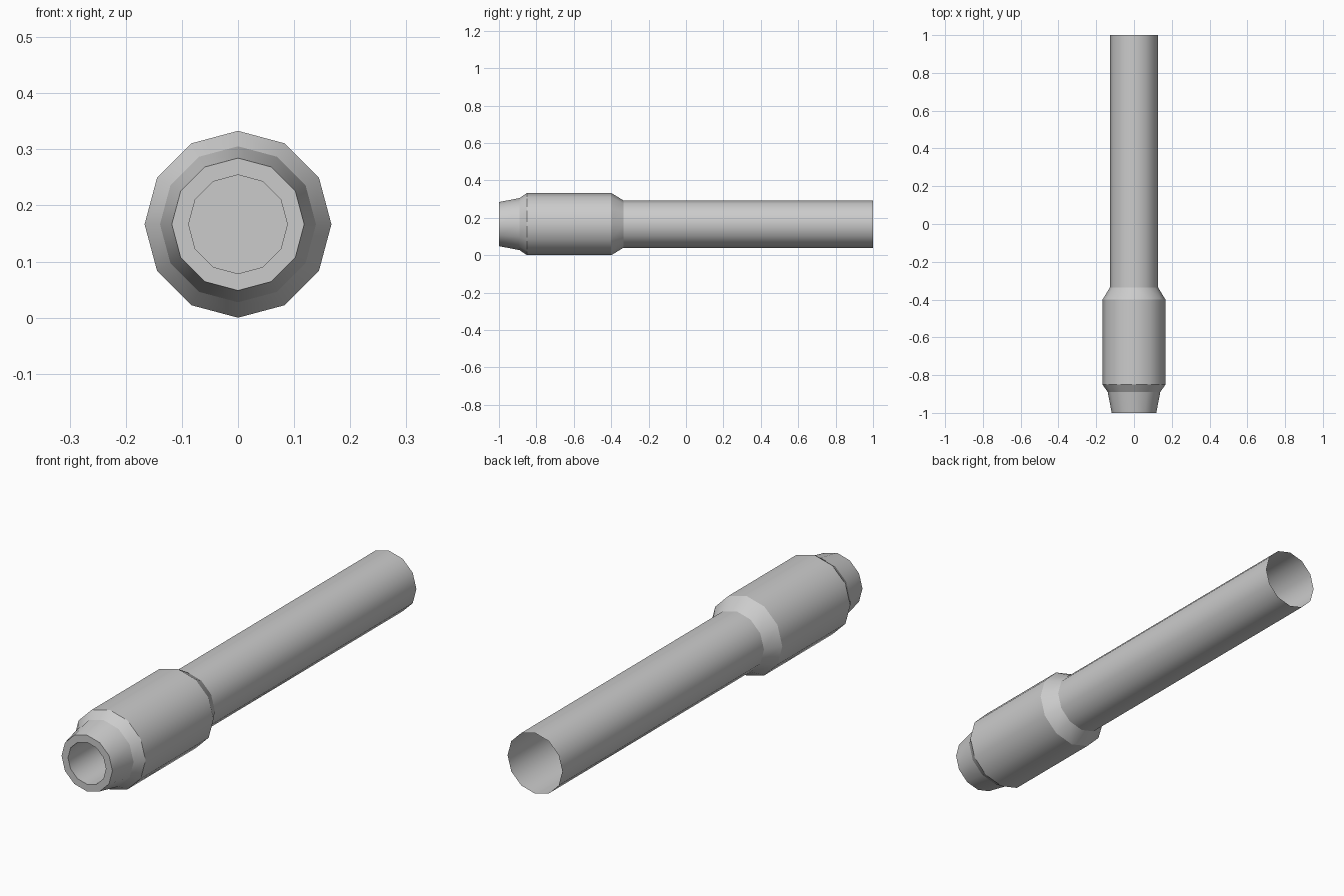
import bpy, bmesh, math

if "Cube" in bpy.data.objects:
    bpy.data.objects.remove(bpy.data.objects["Cube"])

SIDES = 12
CENTRE_Z = 0.1665


def lathe(name, profile, cap_start=False):
    """Turn a (y, radius) profile about the long axis, with crisp ring edges."""
    bm = bmesh.new()
    rings = []
    for y, r in profile:
        angles = [2 * math.pi * k / SIDES for k in range(SIDES)]
        rings.append([bm.verts.new((r * math.cos(a), y, CENTRE_Z + r * math.sin(a)))
                      for a in angles])
    for a, b in zip(rings, rings[1:]):
        for k in range(SIDES):
            n = (k + 1) % SIDES
            bm.faces.new((a[k], b[k], b[n], a[n])).smooth = True
    if cap_start:
        bm.faces.new(rings[0])
    for ring in rings:
        for k in range(SIDES):
            bm.edges.get((ring[k], ring[(k + 1) % SIDES])).smooth = False
    mesh = bpy.data.meshes.new(name)
    bm.to_mesh(mesh)
    bm.free()
    obj = bpy.data.objects.new(name, mesh)
    bpy.context.collection.objects.link(obj)
    return obj


# Blind bore, flat rim, tapered tip, thick collar and long open-ended tube
lathe("barrel", [
    (-0.75, 0.088), (-1.0, 0.088),
    (-1.0, 0.118), (-0.89, 0.139),
    (-0.85, 0.1665), (-0.40, 0.1665),
    (-0.335, 0.127), (1.0, 0.127),
], cap_start=True)
